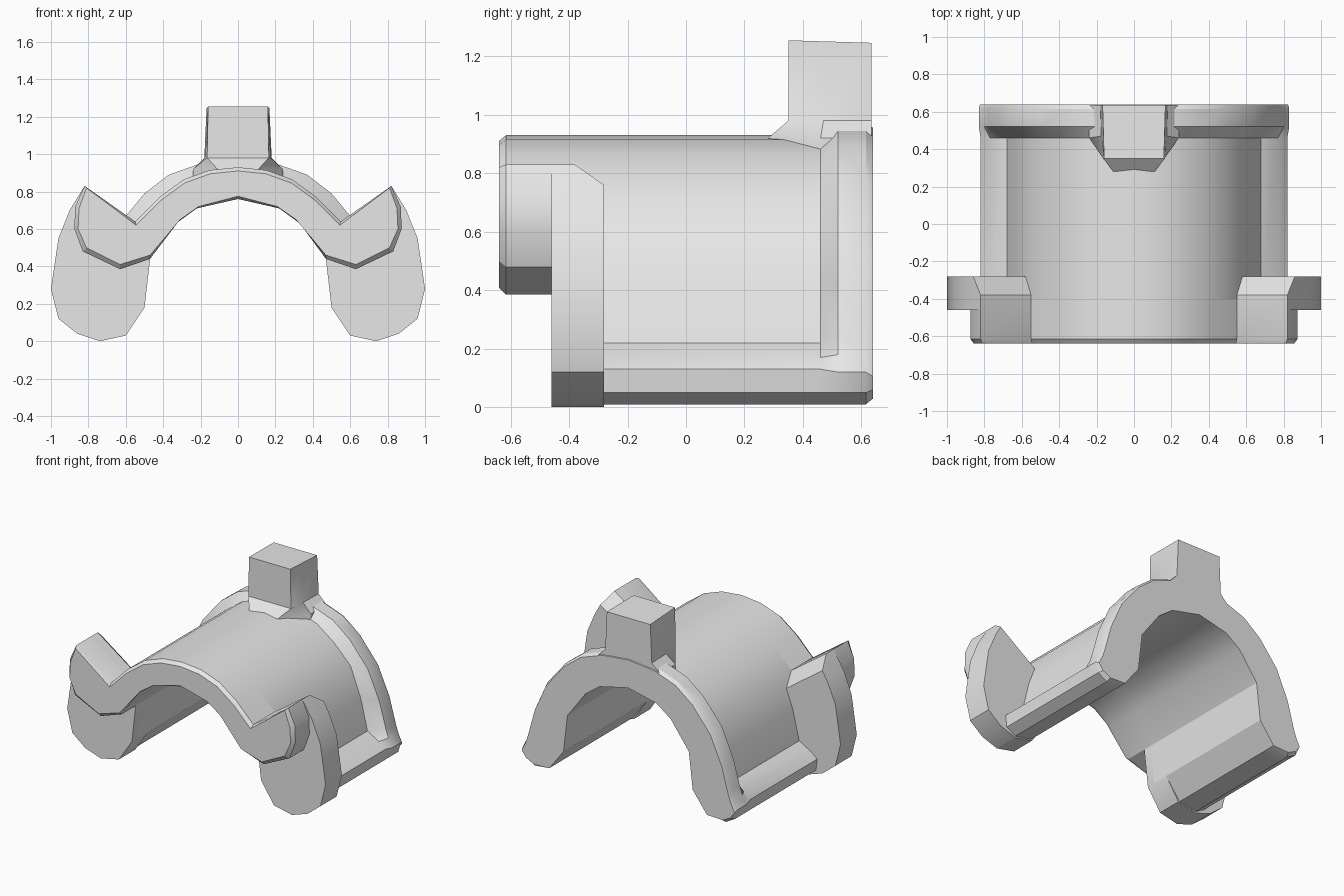
import bpy, bmesh, math

cube = bpy.data.objects.get("Cube")
if cube:
    bpy.data.objects.remove(cube, do_unlink=True)

grey = bpy.data.materials.new("plain grey")
grey.use_nodes = True
grey.diffuse_color = (0.8, 0.8, 0.8, 1)
grey.node_tree.nodes["Principled BSDF"].inputs["Base Color"].default_value = (0.8, 0.8, 0.8, 1)


def loft(name, loops):
    """Skin a list of matching closed 3D loops and cap both ends."""
    bm = bmesh.new()
    rings = [[bm.verts.new(p) for p in loop] for loop in loops]
    count = len(rings[0])
    for a, b in zip(rings, rings[1:]):
        for i in range(count):
            j = (i + 1) % count
            bm.faces.new((a[i], a[j], b[j], b[i]))
    bm.faces.new(rings[0])
    bm.faces.new(rings[-1])
    bmesh.ops.recalc_face_normals(bm, faces=bm.faces)
    mesh = bpy.data.meshes.new(name)
    bm.to_mesh(mesh)
    bm.free()
    mesh.materials.append(grey)
    obj = bpy.data.objects.new(name, mesh)
    bpy.context.collection.objects.link(obj)
    bpy.ops.object.select_all(action="DESELECT")
    obj.select_set(True)
    bpy.context.view_layer.objects.active = obj
    bpy.ops.object.shade_smooth_by_angle(angle=math.radians(28))
    return obj


def at_y(y, profile):
    return [(x, y, z) for x, z in profile]


def both_sides(half):
    """Complete a half section whose first and last points lie on x = 0."""
    return half + [(-x, z) for x, z in reversed(half[1:-1])]


def lowered(points, drop):
    return [(x * (1 - drop / 2), z - drop) for x, z in points]


# Shared curves of the arch
arch_top = [(0, 0.93), (0.15, 0.915), (0.29, 0.865), (0.42, 0.77), (0.55, 0.64)]
arch_under = [(0.47, 0.44), (0.33, 0.63), (0.22, 0.71), (0, 0.76)]
foot_under = [(0.81, 0.05), (0.74, 0.01), (0.61, 0.035), (0.5, 0.18)]

# Saddle body with a raised rear rim
body = arch_top + [(0.63, 0.43), (0.68, 0.22), (0.77, 0.17), (0.82, 0.13)] + foot_under + arch_under
rim_top = [(0, 0.97), (0.2, 0.95), (0.37, 0.89), (0.5, 0.79), (0.64, 0.62),
           (0.73, 0.42), (0.78, 0.24), (0.8, 0.18), (0.83, 0.12)]
rim = rim_top + foot_under + arch_under
rim_end = lowered(rim_top, 0.015) + [(0.79, 0.06), (0.73, 0.03)] + foot_under[2:] + arch_under
loft("saddle_body", [at_y(y, both_sides(p)) for y, p in
                     ((-0.40, body), (0.46, body), (0.52, rim), (0.615, rim), (0.64, rim_end))])

# Front lip with a raised hook on each side
hook = [(0.82, 0.83), (0.87, 0.72), (0.875, 0.6), (0.83, 0.48), (0.63, 0.385)]
hook_end = [(0.81, 0.82), (0.85, 0.71), (0.855, 0.6), (0.81, 0.5), (0.63, 0.41)]
lip = arch_top + hook + arch_under
lip_end = lowered(arch_top, 0.02) + hook_end + [(0.47, 0.46), (0.31, 0.65), (0.21, 0.72), (0, 0.775)]
loft("front_lip", [at_y(y, both_sides(p)) for y, p in
                   ((-0.64, lip_end), (-0.615, lip), (-0.38, lip))])

# Broad side ears behind the hooks
ear_lower = [(0.96, 0.55), (1, 0.28), (0.96, 0.12), (0.86, 0.04), (0.74, 0.0),
             (0.6, 0.03), (0.5, 0.18), (0.47, 0.44)]
ear = [(0.55, 0.64), (0.82, 0.83), (0.9, 0.7)] + ear_lower
ear_back = [(0.58, 0.56), (0.86, 0.76), (0.9, 0.69)] + ear_lower
for side, sign in (("left", 1), ("right", -1)):
    loft(side + "_ear", [[(sign * x, y, z) for x, z in p] for y, p in
                         ((-0.46, ear), (-0.38, ear), (-0.28, ear_back))])


# Upright post on the rim, flaring into a gusset
def post_ring(z, half, tilt=0):
    ring = half + [(-x, y) for x, y in reversed(half)]
    return [(x, y, z - tilt * y) for x, y in ring]


gusset = [(0.11, 0.28), (0.24, 0.46), (0.24, 0.635)]
neck = [(0.165, 0.35), (0.175, 0.47), (0.18, 0.635)]
crown = [(0.16, 0.35), (0.163, 0.47), (0.168, 0.635)]
loft("post", [post_ring(0.82, gusset), post_ring(0.92, gusset),
              post_ring(0.98, neck), post_ring(1.265, crown, 0.03)])
